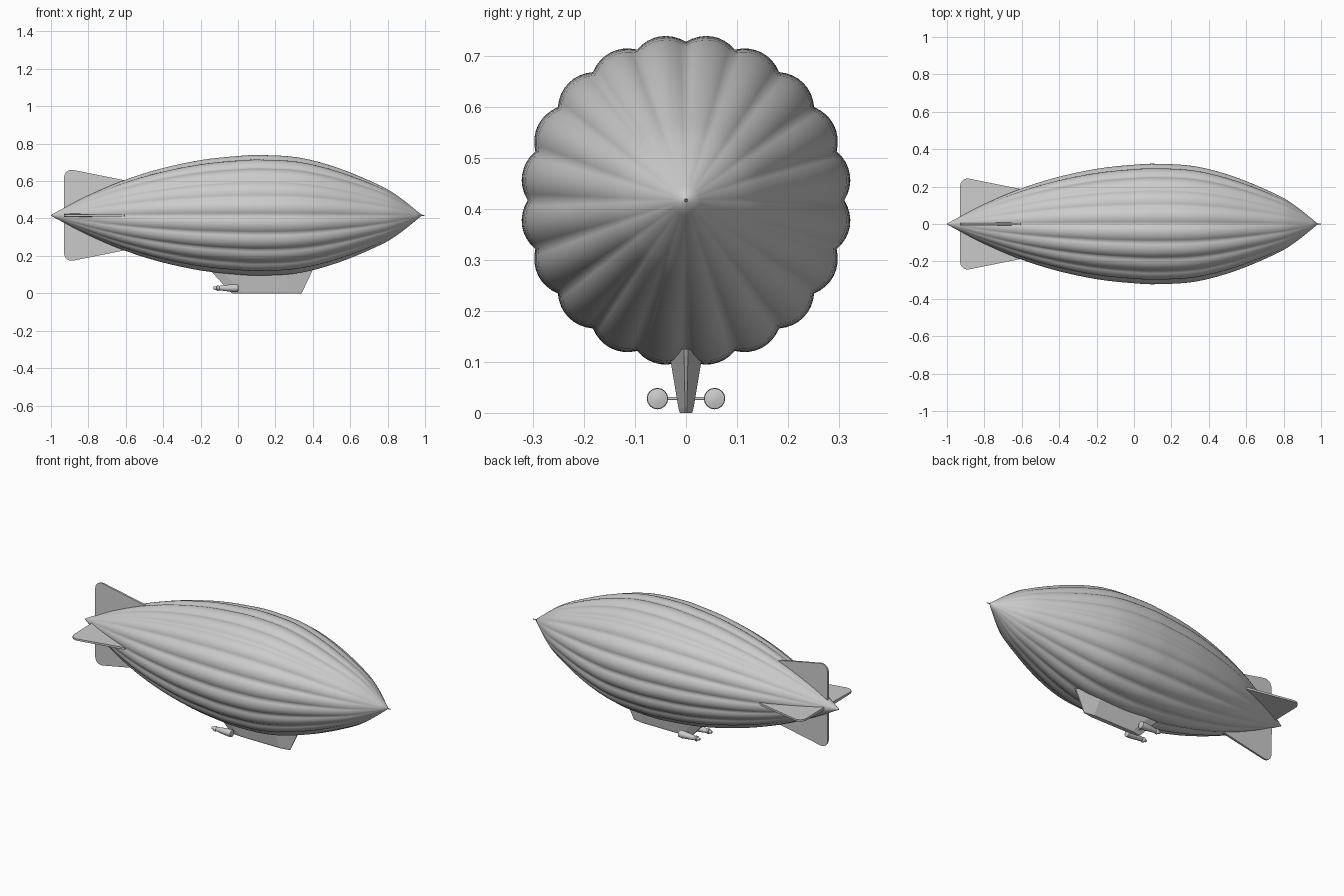
import bpy, bmesh, math
from mathutils import Vector, Matrix

cube = bpy.data.objects.get("Cube")
if cube:
    bpy.data.objects.remove(cube, do_unlink=True)

AXIS = 0.417    # height of the hull axis
LOBES = 20

grey = bpy.data.materials.new("matte_grey")
grey.use_nodes = True
colour = (0.6, 0.6, 0.6, 1)
grey.diffuse_color = colour
bsdf = grey.node_tree.nodes["Principled BSDF"]
bsdf.inputs["Base Color"].default_value = colour
bsdf.inputs["Roughness"].default_value = 0.7


def finish(name, bm, angle=None):
    """Turn a bmesh into a named, coloured object."""
    bmesh.ops.recalc_face_normals(bm, faces=bm.faces)
    mesh = bpy.data.meshes.new(name)
    bm.to_mesh(mesh)
    bm.free()
    mesh.materials.append(grey)
    obj = bpy.data.objects.new(name, mesh)
    bpy.context.collection.objects.link(obj)
    if angle:
        bpy.ops.object.select_all(action="DESELECT")
        obj.select_set(True)
        bpy.context.view_layer.objects.active = obj
        bpy.ops.object.shade_smooth_by_angle(angle=math.radians(angle))
    return obj


def loft(bm, rings):
    """Skin equal-length closed rings and cap both ends."""
    loops = [[bm.verts.new(p) for p in ring] for ring in rings]
    n = len(loops[0])
    for a, b in zip(loops, loops[1:]):
        for i in range(n):
            j = (i + 1) % n
            bm.faces.new((a[i], a[j], b[j], b[i]))
    bm.faces.new(loops[0])
    bm.faces.new(loops[-1])


def smooth_path(points, steps):
    """Catmull-Rom curve through the profile points."""
    p = [Vector(q) for q in points]
    p = [2 * p[0] - p[1]] + p + [2 * p[-1] - p[-2]]
    out = []
    for a, b, c, d in zip(p, p[1:], p[2:], p[3:]):
        for k in range(steps):
            t = k / steps
            out.append(0.5 * (2 * b + (c - a) * t + (2 * a - 5 * b + 4 * c - d) * t * t
                              + (3 * b - a - 3 * c + d) * t ** 3))
    return out + [p[-2]]


def round_ring(x, r, y, z, n):
    return [(x, y + r * math.cos(math.tau * i / n), z + r * math.sin(math.tau * i / n))
            for i in range(n)]


# Hull: long envelope with scalloped gores
profile = [(-1, 0.002), (-0.93, 0.04), (-0.8, 0.107), (-0.62, 0.185), (-0.42, 0.25),
           (-0.2, 0.298), (0, 0.32), (0.13, 0.325), (0.33, 0.311), (0.54, 0.254),
           (0.757, 0.162), (0.86, 0.1), (0.98, 0.004)]
SEGS = 8
rings = []
for x, r in smooth_path(profile, 4):
    depth = 0.045 * min(1, r / 0.25)
    ring = []
    for i in range(LOBES * SEGS):
        u = (i % SEGS) / SEGS * 2 - 1
        a = math.tau * i / (LOBES * SEGS)
        rad = r * (1 - depth * u * u)
        ring.append((x, rad * math.sin(a), AXIS + rad * math.cos(a)))
    rings.append(ring)
bm = bmesh.new()
loft(bm, rings)
finish("hull", bm, 60)

# Nose pin
bm = bmesh.new()
loft(bm, [round_ring(0.97, 0.004, 0, AXIS, 8), round_ring(1.0, 0.002, 0, AXIS, 8)])
finish("nose_pin", bm, 40)

# Tail fins: rounded plates, thinner towards the tip
outline = [(-0.93, 0.0), (-0.93, 0.2)]
for k in range(1, 7):    # rounded trailing corner
    a = math.pi - math.radians(100) * k / 6
    outline.append((-0.89 + 0.04 * math.cos(a), 0.203 + 0.04 * math.sin(a)))
outline += [(-0.75, 0.216), (-0.61, 0.188), (-0.6, 0.17), (-0.6, 0.0)]
for index, name in enumerate(("top_fin", "right_fin", "bottom_fin", "left_fin")):
    bm = bmesh.new()
    turn = Matrix.Rotation(index * math.pi / 2, 3, "X")
    sides = []
    for s in (-1, 1):
        ring = []
        for x, h in outline:
            half = 0.010 - 0.022 * max(0, h - 0.02)
            p = turn @ Vector((x, s * half, h))
            ring.append(p + Vector((0, 0, AXIS)))
        sides.append(ring)
    loft(bm, sides)
    finish(name, bm, 30)

# Gondola: keel-shaped cabin, wide above and narrow below, pointed ahead
def cabin_ring(z, rear, front, shoulder, half):
    return [(rear, -half * 0.5, z), (rear + 0.06, -half, z), (shoulder, -half, z),
            (front, -half * 0.12, z), (front, half * 0.12, z), (shoulder, half, z),
            (rear + 0.06, half, z), (rear, half * 0.5, z)]


bm = bmesh.new()
loft(bm, [cabin_ring(0.0, -0.03, 0.34, 0.28, 0.012),
          cabin_ring(0.01, -0.045, 0.345, 0.28, 0.015),
          cabin_ring(0.125, -0.15, 0.4, 0.25, 0.034)])
finish("gondola", bm)

# Engine pods with tail hubs, and the strut through the cabin
POD_Z = 0.028
for side, name in ((1, "left_engine"), (-1, "right_engine")):
    bm = bmesh.new()
    stations = [(0.004, 0.006), (0.0, 0.02), (-0.02, 0.021), (-0.06, 0.017),
                (-0.1, 0.012), (-0.105, 0.015), (-0.112, 0.015), (-0.115, 0.01),
                (-0.13, 0.007)]
    loft(bm, [round_ring(x, r, side * 0.056, POD_Z, 16) for x, r in stations])
    finish(name, bm, 35)

bm = bmesh.new()
bmesh.ops.create_cone(bm, cap_ends=True, segments=10, radius1=0.003, radius2=0.003, depth=0.1,
                      matrix=Matrix.Translation((-0.025, 0, POD_Z))
                      @ Matrix.Rotation(math.pi / 2, 4, "X"))
finish("engine_strut", bm, 40)
